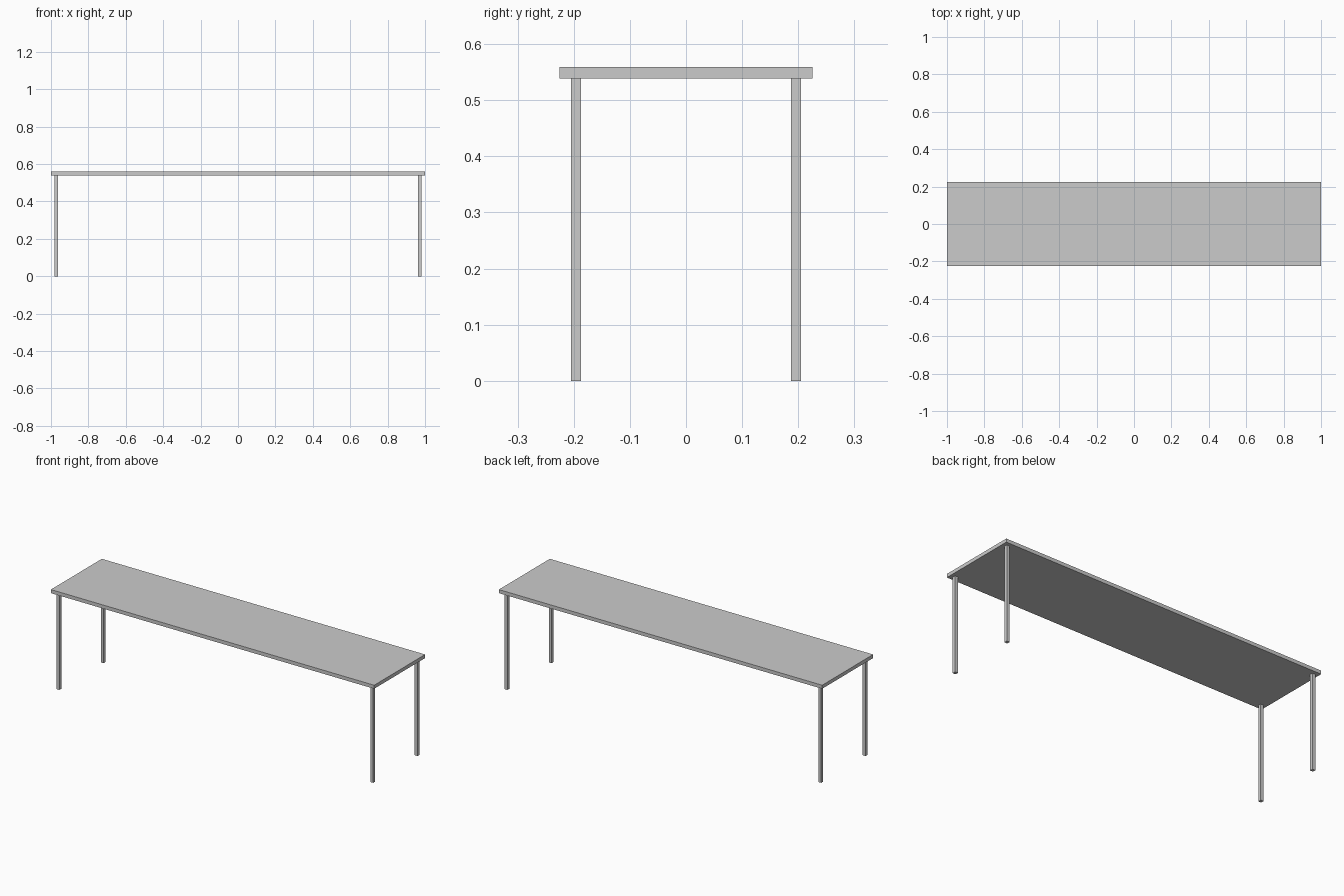
import bpy

if "Cube" in bpy.data.objects:
    bpy.data.objects.remove(bpy.data.objects["Cube"])

TOP_Z, UNDER_Z = 0.559, 0.539
LEG = 0.018


def box(name, center, size):
    bpy.ops.mesh.primitive_cube_add(size=1, location=center)
    ob = bpy.context.object
    ob.name = name
    ob.scale = size
    bpy.ops.object.transform_apply(location=False, rotation=False, scale=True)
    return ob


# Table top slab
box("table_top", (0, 0, (TOP_Z + UNDER_Z) / 2), (2.0, 0.45, TOP_Z - UNDER_Z))

# Four square legs, set in slightly from the corners
for side, sx in (("left", -1), ("right", 1)):
    for end, sy in (("front", -1), ("back", 1)):
        box(f"{end}_{side}_leg", (sx * 0.971, sy * 0.196, UNDER_Z / 2),
            (LEG, LEG, UNDER_Z))
